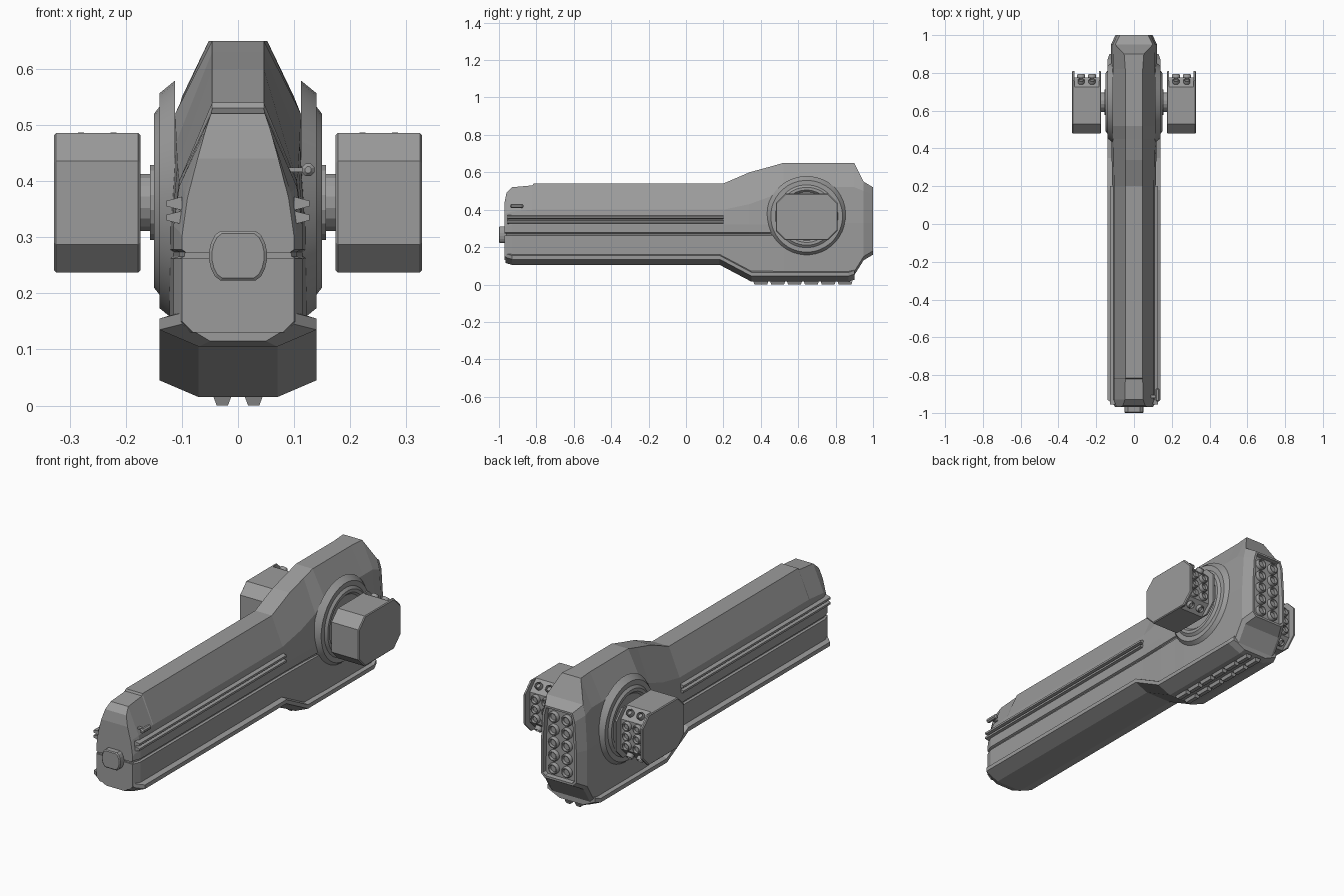
import bpy, bmesh, math
from mathutils import Vector

if "Cube" in bpy.data.objects:
    bpy.data.objects.remove(bpy.data.objects["Cube"])

grey = bpy.data.materials.new("hull_grey")
grey.use_nodes = True
COLOUR = (0.33, 0.33, 0.33, 1)
grey.diffuse_color = COLOUR
grey.node_tree.nodes["Principled BSDF"].inputs["Base Color"].default_value = COLOUR


def finish(name, bm, smooth=False):
    bmesh.ops.recalc_face_normals(bm, faces=bm.faces)
    mesh = bpy.data.meshes.new(name)
    bm.to_mesh(mesh)
    bm.free()
    mesh.materials.append(grey)
    ob = bpy.data.objects.new(name, mesh)
    bpy.context.collection.objects.link(ob)
    if smooth:
        bpy.ops.object.select_all(action='DESELECT')
        ob.select_set(True)
        bpy.context.view_layer.objects.active = ob
        bpy.ops.object.shade_smooth_by_angle(angle=math.radians(35))
    return ob


def skin(bm, rings):
    """Join rings of points into a closed solid; returns the end cap."""
    loops = [[bm.verts.new(p) for p in ring] for ring in rings]
    for a, b in zip(loops, loops[1:]):
        for i in range(len(a)):
            j = (i + 1) % len(a)
            bm.faces.new((a[i], a[j], b[j], b[i]))
    bm.faces.new(loops[0])
    return bm.faces.new(loops[-1])


def mirrored(y, half):
    """Full cross-section at y from its +x half, bottom to top."""
    return [(x, y, z) for x, z in half] + [(-x, y, z) for x, z in reversed(half)]


def lathe(bm, profile, axis, place, sides):
    turn = Vector(axis).to_track_quat('Z', 'Y')
    rings = []
    for r, h in profile:
        angles = [math.tau * (i + 0.5) / sides for i in range(sides)]
        rings.append([turn @ Vector((r * math.cos(a), r * math.sin(a), h)) + Vector(place)
                      for a in angles])
    skin(bm, rings)


def box(bm, x, y, z, taper=0.0):
    """Box between pairs of limits, its underside drawn in by taper."""
    rings = []
    for h, t in ((z[0], taper), (z[1], 0)):
        rings.append([(x[0] + t, y[0] + t, h), (x[1] - t, y[0] + t, h),
                      (x[1] - t, y[1] - t, h), (x[0] + t, y[1] - t, h)])
    skin(bm, rings)


def thruster(bm, place, r, axis=(0, 1, 0)):
    lathe(bm, [(r, 0), (r, 0.014), (r * 0.85, 0.02), (r * 0.7, 0.02), (r * 0.6, 0.008)],
          axis, place, 16)


# Main hull: y, bottom, half width, shoulder heights, ridge half width, top, groove
stations = [
    (-0.97, 0.13, 0.10, 0.30, 0.37, 0.072, 0.44, 0.006),
    (-0.96, 0.13, 0.104, 0.31, 0.38, 0.058, 0.49, 0.008),
    (-0.93, 0.13, 0.115, 0.32, 0.39, 0.048, 0.52, 0.01),
    (-0.82, 0.13, 0.115, 0.32, 0.40, 0.046, 0.53, 0.01),
    (-0.815, 0.13, 0.115, 0.32, 0.40, 0.046, 0.54, 0.01),
    (0.20, 0.13, 0.115, 0.32, 0.40, 0.046, 0.54, 0.01),
    (0.34, 0.05, 0.118, 0.32, 0.43, 0.046, 0.60, 0.01),
    (0.45, 0.05, 0.12, 0.32, 0.47, 0.046, 0.63, 0.006),
    (0.52, 0.05, 0.122, 0.33, 0.52, 0.046, 0.65, 0),
    (0.82, 0.05, 0.122, 0.33, 0.52, 0.046, 0.65, 0),
    (0.90, 0.05, 0.122, 0.33, 0.52, 0.052, 0.65, 0),
    (0.95, 0.13, 0.122, 0.33, 0.50, 0.10, 0.55, 0),
    (1.00, 0.16, 0.098, 0.33, 0.48, 0.075, 0.52, 0)]
bm = bmesh.new()
rings = []
for y, zb, w, z1, z2, t, top, g in stations:
    rings.append(mirrored(y, [(w - 0.02, zb), (w, zb + 0.02), (w, 0.262), (w - g, 0.266),
                              (w - g, 0.274), (w, 0.278), (w, z1), (w - 0.01, z2), (t, top)]))
cap = skin(bm, rings)
bmesh.ops.recalc_face_normals(bm, faces=bm.faces)
bmesh.ops.inset_region(bm, faces=[cap], thickness=0.012)
bmesh.ops.inset_region(bm, faces=[cap], thickness=0.004, depth=-0.02)
hull = finish("main_hull", bm)

# Groove across the nose
bm = bmesh.new()
box(bm, (-0.2, 0.2), (-1.0, -0.962), (0.262, 0.272))
cutter = finish("nose_groove_cutter", bm)
cutter.hide_render = True
mod = hull.modifiers.new("nose_groove", 'BOOLEAN')
mod.operation = 'DIFFERENCE'
mod.solver = 'EXACT'
mod.object = cutter
bpy.context.view_layer.objects.active = hull
bpy.ops.object.modifier_apply(modifier=mod.name)
bpy.data.objects.remove(cutter)

# Belly plate, stepping down under the rear
bm = bmesh.new()
rings = []
for y, low, w in ((-0.965, 0.115, 0.10), (-0.93, 0.105, 0.14), (0.18, 0.105, 0.14),
                  (0.35, 0.015, 0.14), (0.87, 0.015, 0.14), (0.90, 0.025, 0.13)):
    rings.append(mirrored(y, [(w / 2, low), (w, low + 0.03), (w, low + 0.05), (w - 0.02, low + 0.056)]))
skin(bm, rings)
finish("belly_plate", bm)

# Two rows of studs under the belly
bm = bmesh.new()
for sx in (-0.028, 0.028):
    for i in range(6):
        y = 0.36 + i * 0.09
        box(bm, (sx - 0.016, sx + 0.016), (y, y + 0.08), (0, 0.016), 0.006)
finish("belly_studs", bm)

# Tail thrusters
bm = bmesh.new()
for sx in (-0.036, 0.036):
    for i in range(5):
        thruster(bm, (sx, 0.978, 0.212 + i * 0.064), 0.027)
finish("tail_thrusters", bm, True)

# Nose plug with a flat-topped round outline
bm = bmesh.new()
rings = []
for y, s in ((-0.96, 1), (-0.996, 1), (-1.0, 0.9)):
    outline = [(math.cos(a) * 0.052, math.sin(a) * 0.06)
               for a in (math.tau * (i + 0.5) / 24 for i in range(24))]
    rings.append([(x * s, y, 0.267 + max(-0.044, min(0.044, z)) * s) for x, z in outline])
skin(bm, rings)
finish("nose_plug", bm)

# Sensor on the left side of the nose
bm = bmesh.new()
box(bm, (0.08, 0.12), (-0.92, -0.905), (0.416, 0.424))
lathe(bm, [(0.006, 0), (0.012, 0.006), (0.012, 0.064), (0.006, 0.07)],
      (0, 1, 0), (0.125, -0.94, 0.42), 8)
finish("nose_sensor", bm)

for side, s in (("left", 1), ("right", -1)):
    # Paired side rails with a pointed section
    bm = bmesh.new()
    for z in (0.335, 0.36):
        rail = [(0.10, z - 0.012), (0.127, z - 0.005), (0.127, z + 0.005), (0.10, z + 0.012)]
        skin(bm, [[(s * x, y, h) for x, h in rail] for y in (-0.955, 0.2)])
    finish(side + "_side_rails", bm)

    # Round collar and pod shaft
    bm = bmesh.new()
    lathe(bm, [(0.215, 0.112), (0.192, 0.14), (0.168, 0.14), (0.155, 0.15), (0.14, 0.15),
               (0.13, 0.14)], (s, 0, 0), (0, 0.645, 0.365), 40)
    finish(side + "_collar", bm, True)
    bm = bmesh.new()
    lathe(bm, [(0.068, 0.13), (0.068, 0.157), (0.052, 0.157), (0.052, 0.18)],
          (s, 0, 0), (0, 0.645, 0.362), 16)
    finish(side + "_pod_shaft", bm)

    # Pod: chamfered core between two side plates that overhang the back
    def octagon(x, back, d=0.0):
        f, b, lo, hi, c = 0.48 + d, back - d, 0.237 + d, 0.486 - d, 0.05
        pts = [(f + c, lo), (b - c, lo), (b, lo + c), (b, hi - c),
               (b - c, hi), (f + c, hi), (f, hi - c), (f, lo + c)]
        return [(s * x, y, z) for y, z in pts]

    bm = bmesh.new()
    skin(bm, [octagon(0.18, 0.775), octagon(0.322, 0.775)])
    skin(bm, [octagon(0.174, 0.81, 0.004), octagon(0.178, 0.81), octagon(0.186, 0.81)])
    skin(bm, [octagon(0.316, 0.81), octagon(0.324, 0.81), octagon(0.328, 0.81, 0.004)])
    finish(side + "_pod", bm)

    # Pod thrusters, with smaller ones on the chamfers
    bm = bmesh.new()
    for x in (0.222, 0.28):
        for z in (0.313, 0.362, 0.411):
            thruster(bm, (s * x, 0.773, z), 0.022)
        for up in (-1, 1):
            thruster(bm, (s * x, 0.75, 0.362 + up * 0.1), 0.018, (0, 1, up))
    finish(side + "_pod_thrusters", bm, True)
